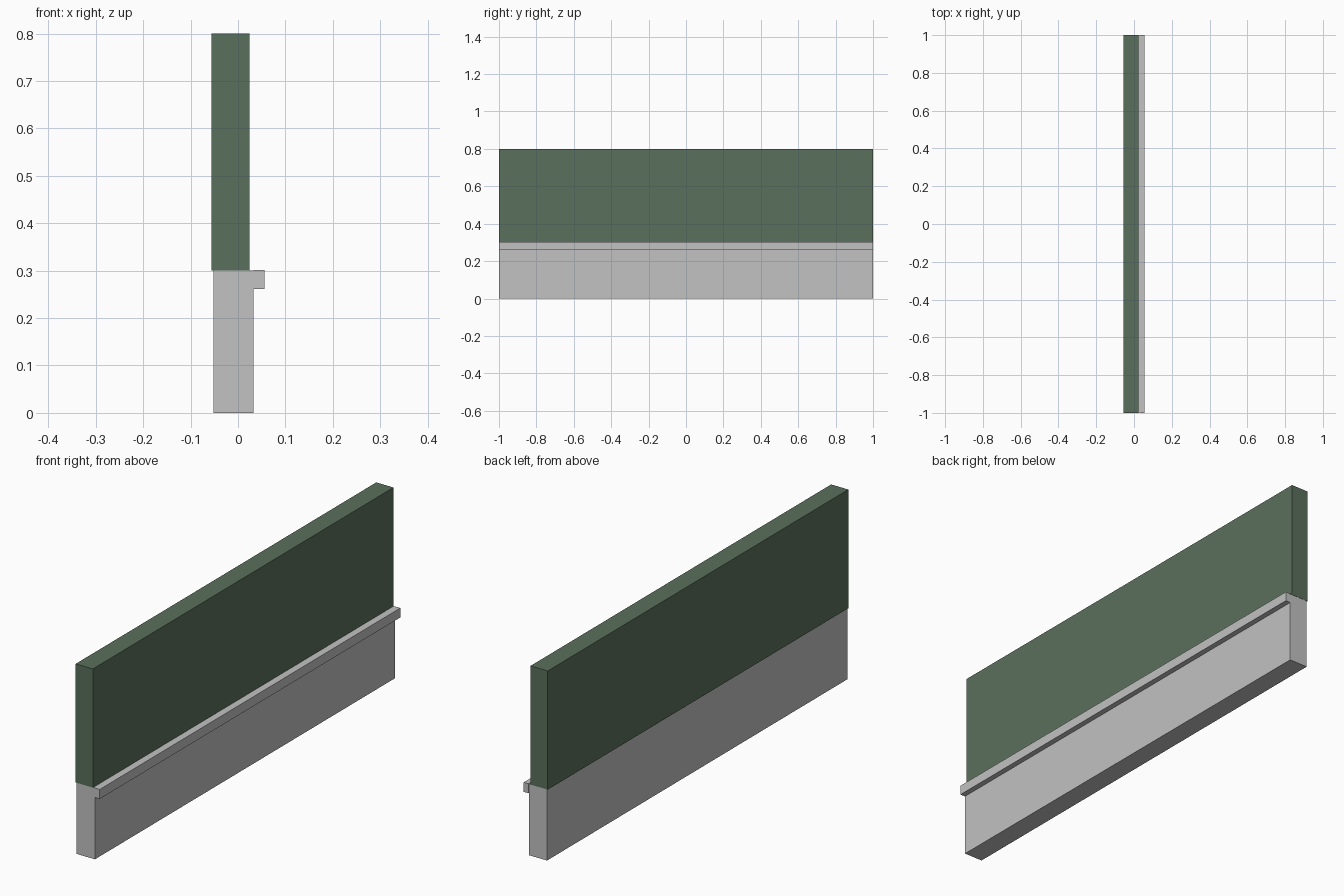
import bpy
import bmesh

if "Cube" in bpy.data.objects:
    bpy.data.objects.remove(bpy.data.objects["Cube"])


def material(name, rgb):
    m = bpy.data.materials.new(name)
    m.diffuse_color = (*rgb, 1.0)
    m.use_nodes = True
    m.node_tree.nodes["Principled BSDF"].inputs["Base Color"].default_value = m.diffuse_color
    return m


def box(name, x, y, z, mat):
    """Box spanning the given (min, max) ranges."""
    bm = bmesh.new()
    bmesh.ops.create_cube(bm, size=1.0)
    for v in bm.verts:
        v.co = [r[0] + (c + 0.5) * (r[1] - r[0]) for c, r in zip(v.co, (x, y, z))]
    mesh = bpy.data.meshes.new(name)
    bm.to_mesh(mesh)
    bm.free()
    mesh.materials.append(mat)
    obj = bpy.data.objects.new(name, mesh)
    bpy.context.collection.objects.link(obj)
    return obj


green = material("muted green", (0.102, 0.162, 0.107))
grey = material("light grey", (0.54, 0.54, 0.54))

# Lower plinth, the ledge along its top edge, and the upper wall panel
box("plinth", (-0.052, 0.033), (-0.999, 0.999), (0.0, 0.30), grey)
box("ledge", (0.033, 0.056), (-1.0, 1.0), (0.261, 0.301), grey)
box("wall_panel", (-0.056, 0.024), (-1.0, 1.0), (0.30, 0.80), green)
